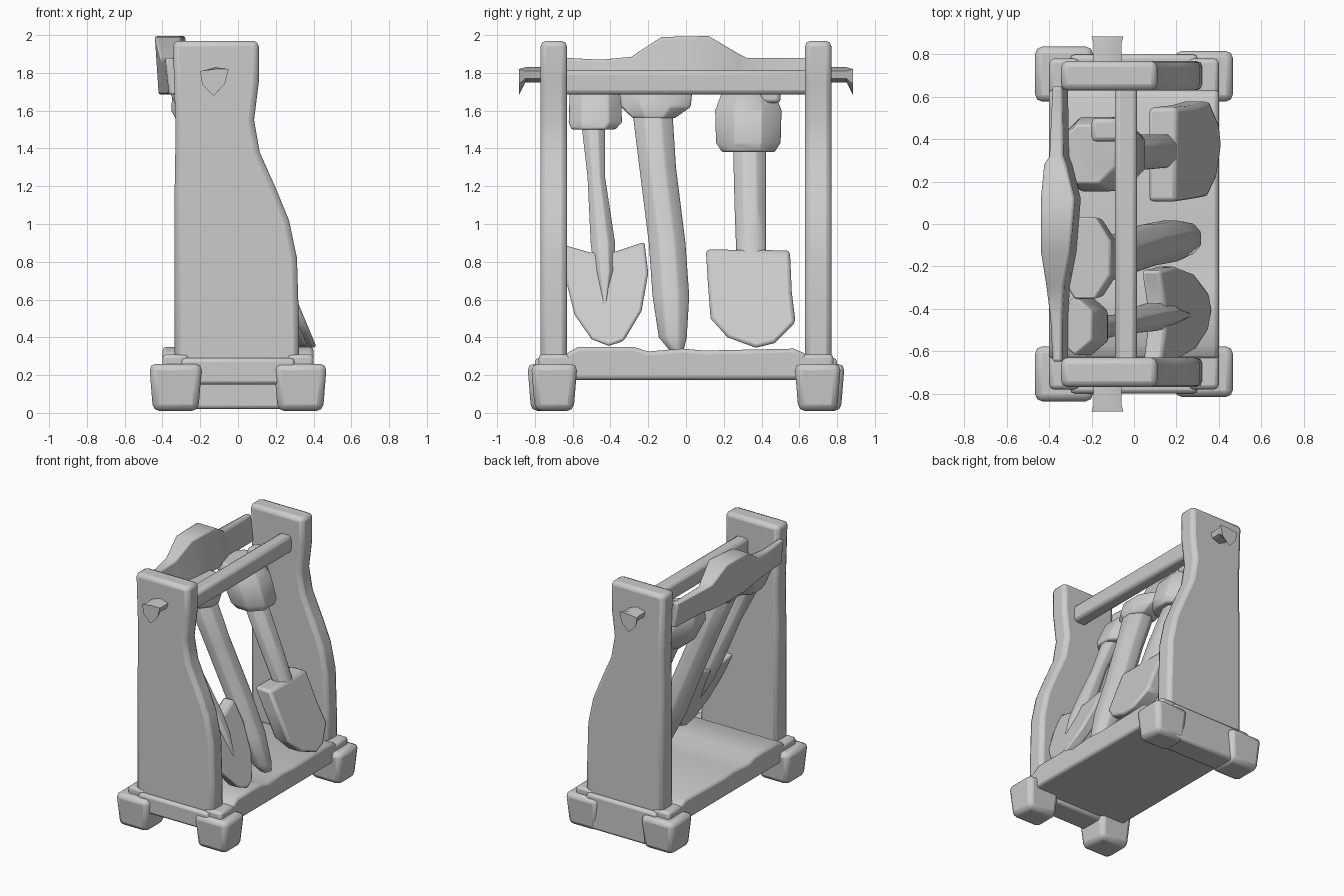
import bpy, bmesh, math

grey = bpy.data.materials.new("plain_grey")
grey.diffuse_color = (0.6, 0.6, 0.6, 1)


def finish(name, bm, bevel=0.0):
    bmesh.ops.recalc_face_normals(bm, faces=bm.faces)
    me = bpy.data.meshes.new(name)
    bm.to_mesh(me)
    bm.free()
    me.materials.append(grey)
    ob = bpy.data.objects.new(name, me)
    bpy.context.collection.objects.link(ob)
    if bevel:
        m = ob.modifiers.new("bevel", 'BEVEL')
        m.width = bevel
        m.segments = 2
        m.limit_method = 'ANGLE'
        m.angle_limit = math.radians(40)
    bpy.ops.object.select_all(action='DESELECT')
    ob.select_set(True)
    bpy.context.view_layer.objects.active = ob
    bpy.ops.object.shade_smooth_by_angle(angle=math.radians(50))
    return ob


def loft(name, rings, bevel=0.0):
    """Skin a list of equally long point rings and cap both ends."""
    bm = bmesh.new()
    vs = [[bm.verts.new(p) for p in r] for r in rings]
    n = len(vs[0])
    for a, b in zip(vs, vs[1:]):
        for i in range(n):
            bm.faces.new((a[i], a[(i + 1) % n], b[(i + 1) % n], b[i]))
    bm.faces.new(vs[0][::-1])
    bm.faces.new(vs[-1])
    return finish(name, bm, bevel)


def slab_y(name, prof, y0, y1, bevel):
    return loft(name, [[(x, y, z) for x, z in prof] for y in (y0, y1)], bevel)


def box(name, x0, x1, y0, y1, z0, z1, bevel=0.02, taper=0.0):
    t = taper
    return loft(name, [
        [(x0 + t, y0 + t, z0), (x1 - t, y0 + t, z0), (x1 - t, y1 - t, z0), (x0 + t, y1 - t, z0)],
        [(x0, y0, z1), (x1, y0, z1), (x1, y1, z1), (x0, y1, z1)]], bevel)


def handle(name, lean, sections, sides=8):
    """Leaning stack of horizontal rings: (y, z, half width y, half width x)."""
    rings = []
    for y, z, ry, rx in sections:
        rings.append([(lean(z) + rx * math.cos(a), y + ry * math.sin(a), z)
                      for a in ((i + 0.5) * math.tau / sides for i in range(sides))])
    return loft(name, rings, 0.01)


def blade(name, lean, prof, thick, bevel=0.015):
    return loft(name, [[(lean(z) + d, y, z) for y, z in prof]
                       for d in (-thick / 2, thick / 2)], bevel)


# Side panels with a curved front edge, foot rails, feet and rod ends
panel = [(-0.335, 0.2), (-0.335, 1.2), (-0.33, 1.5), (-0.345, 1.97), (0.11, 1.97),
         (0.11, 1.75), (0.085, 1.55), (0.115, 1.38), (0.2, 1.19), (0.27, 1.02),
         (0.312, 0.82), (0.322, 0.5), (0.325, 0.2)]
for s, side in ((-1, "front"), (1, "rear")):
    slab_y(side + "_panel", panel, s * 0.63, s * 0.77, 0.03)
    ya, yb = sorted((s * 0.61, s * 0.8))
    box(side + "_foot_rail", -0.3, 0.3, ya, yb, 0.15 if s < 0 else 0.02, 0.29)
    for t, lr in ((-1, "left"), (1, "right")):
        xa, xb = sorted((t * 0.19, t * 0.47))
        ya, yb = sorted((s * 0.575, s * (0.84 if t < 0 else 0.82)))
        box(f"{side}_{lr}_foot", xa, xb, ya, yb, 0.01, 0.26, 0.035, 0.02)
        xa, xb = sorted((t * 0.26, t * 0.4))
        ya, yb = sorted((s * 0.6, s * 0.78))
        box(f"{side}_{lr}_foot_cap", xa, xb, ya, yb, 0.22, 0.31, 0.02)
    peg = [(-0.19, 1.81), (-0.12, 1.83), (-0.06, 1.81), (-0.07, 1.77), (-0.13, 1.75), (-0.18, 1.77)]
    tip = [(-0.2, 1.81), (-0.12, 1.82), (-0.05, 1.82), (-0.07, 1.74), (-0.13, 1.68), (-0.19, 1.74)]
    loft(side + "_rod_end", [[(x, s * y, z) for x, z in p]
                             for p, y in ((peg, 0.75), (peg, 0.85), (tip, 0.885))])

# Base board, slightly stepped along its front edge
edge = [(-0.64, 0.31), (-0.57, 0.35), (-0.28, 0.35), (-0.2, 0.325), (-0.02, 0.34),
        (0.1, 0.33), (0.57, 0.34), (0.64, 0.31), (0.64, 0.175), (-0.64, 0.175)]
loft("base_board", [[(x, y, z) for y, z in edge] for x in (-0.4, 0.4)], 0.02)

# Hanging rod
box("hanging_rod", -0.09, 0.015, -0.66, 0.66, 1.685, 1.815, 0.025)

# Back board with a raised middle: (y, back x, front x, top z)
stations = [(-0.65, -0.385, -0.31, 1.88), (-0.45, -0.395, -0.31, 1.87), (-0.29, -0.415, -0.3, 1.885),
            (-0.13, -0.44, -0.27, 1.99), (0.12, -0.44, -0.25, 1.995), (0.28, -0.425, -0.29, 1.9),
            (0.32, -0.4, -0.305, 1.88), (0.65, -0.385, -0.31, 1.88)]
loft("back_board", [[(b + 0.02, y, 1.685), (f, y, 1.685), (f - 0.03, y, top), (b, y, top)]
                    for y, b, f, top in stations], 0.012)

# Trowel
lean_a = lambda z: 0.485 - 0.45 * z
blade("trowel_blade", lean_a,
      [(-0.65, 0.89), (-0.51, 0.85), (-0.37, 0.855), (-0.22, 0.905), (-0.2, 0.74), (-0.235, 0.54),
       (-0.33, 0.38), (-0.41, 0.355), (-0.5, 0.39), (-0.59, 0.52), (-0.64, 0.72)], 0.09)
handle("trowel_handle", lean_a,
       [(-0.43, 0.55, 0.01, 0.045), (-0.43, 0.75, 0.06, 0.075), (-0.44, 0.9, 0.07, 0.075),
        (-0.475, 1.25, 0.05, 0.055), (-0.49, 1.5, 0.065, 0.065), (-0.49, 1.62, 0.07, 0.07)])
handle("trowel_grip", lean_a,
       [(-0.49, 1.5, 0.12, 0.08), (-0.48, 1.54, 0.145, 0.095), (-0.48, 1.7, 0.14, 0.095)], 6)

# Middle tool with a thick shaft and a wide head
lean_b = lambda z: 0.4 - 0.37 * z
handle("pick_shaft", lean_b,
       [(-0.05, 0.33, 0.04, 0.04), (-0.07, 0.4, 0.08, 0.07), (-0.08, 0.62, 0.105, 0.1),
        (-0.1, 0.9, 0.105, 0.1), (-0.15, 1.3, 0.105, 0.1), (-0.18, 1.62, 0.115, 0.11)])
handle("pick_head", lean_b,
       [(-0.17, 1.56, 0.12, 0.11), (-0.16, 1.62, 0.2, 0.13), (-0.16, 1.71, 0.21, 0.13)])

# Shovel
lean_c = lambda z: 0.495 - 0.42 * z
blade("shovel_blade", lean_c,
      [(0.105, 0.865), (0.55, 0.86), (0.56, 0.64), (0.58, 0.48), (0.47, 0.37), (0.37, 0.345),
       (0.22, 0.4), (0.13, 0.5), (0.115, 0.7)], 0.135, 0.02)
handle("shovel_shaft", lean_c,
       [(0.345, 0.84, 0.085, 0.07), (0.34, 1.1, 0.09, 0.085), (0.335, 1.5, 0.095, 0.09)])
handle("shovel_grip", lean_c,
       [(0.33, 1.38, 0.15, 0.13), (0.33, 1.43, 0.185, 0.17), (0.33, 1.6, 0.19, 0.19),
        (0.33, 1.7, 0.15, 0.14)])
box("shovel_hook", -0.2, -0.07, 0.39, 0.5, 1.64, 1.76, 0.02)
